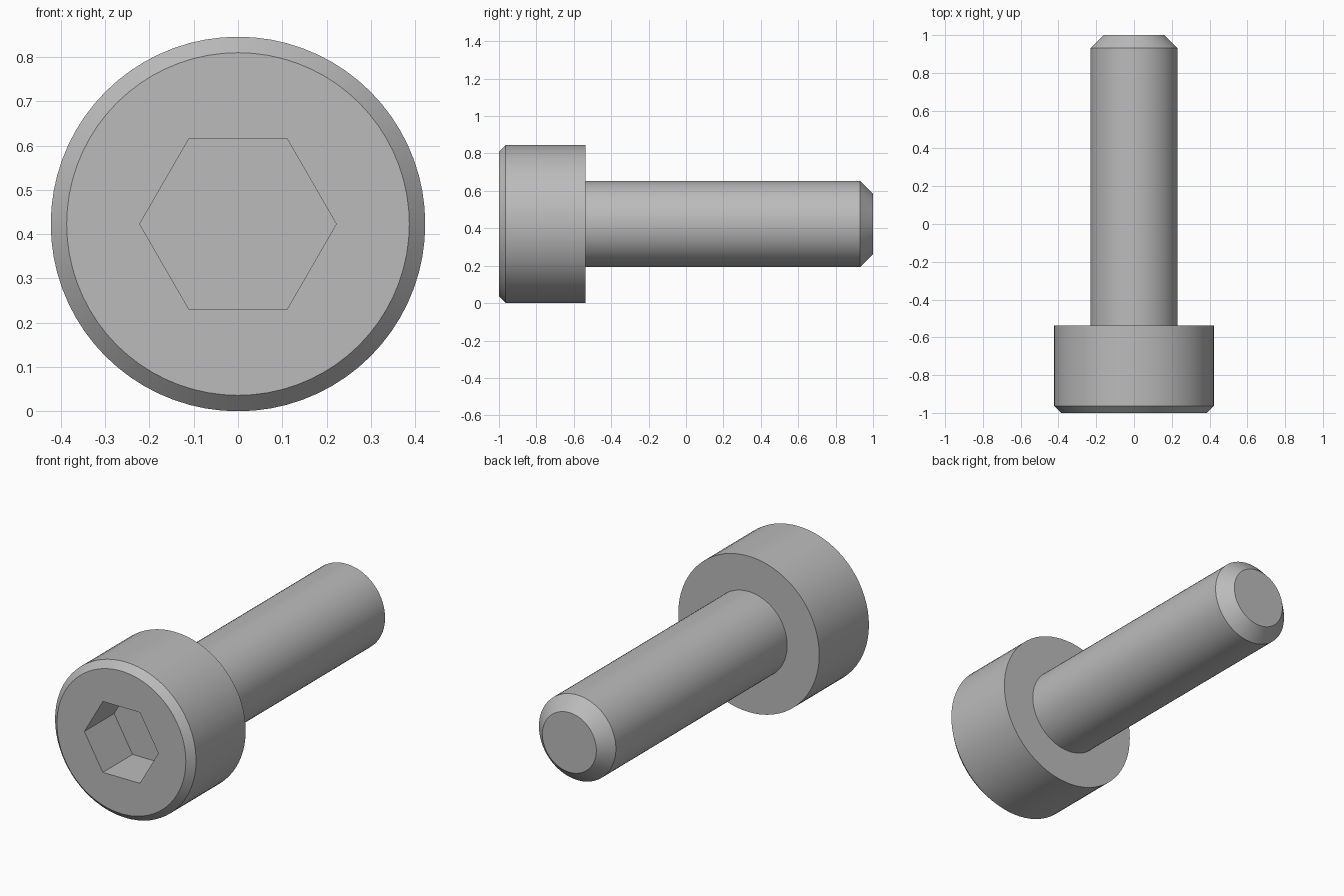
import bpy
import bmesh
from math import cos, sin, pi, radians

cube = bpy.data.objects.get("Cube")
if cube:
    bpy.data.objects.remove(cube, do_unlink=True)

SEGMENTS = 72
HEAD_R, SHANK_R = 0.423, 0.231
FRONT, HEAD_BACK, TIP = -1.0, -0.538, 1.0
HEAD_CHAMFER, TIP_CHAMFER = 0.036, 0.069
HEX_R, HEX_DEPTH = 0.222, 0.255

steel = bpy.data.materials.new("steel_grey")
steel.use_nodes = True
steel.diffuse_color = (0.5, 0.5, 0.5, 1)
steel.node_tree.nodes["Principled BSDF"].inputs["Base Color"].default_value = steel.diffuse_color


def ring(bm, radius, y, sides=SEGMENTS):
    """Closed loop of vertices around the bolt axis."""
    return [bm.verts.new((radius * cos(2 * pi * i / sides), y,
                          HEAD_R + radius * sin(2 * pi * i / sides)))
            for i in range(sides)]


def skin(bm, a, b):
    """Quads between two loops of equal length."""
    n = len(a)
    for i in range(n):
        bm.faces.new((a[i], a[(i + 1) % n], b[(i + 1) % n], b[i]))


def lathe(bm, profile):
    """Revolve (radius, y) points; returns the first and last loops."""
    loops = [ring(bm, r, y) for r, y in profile]
    for a, b in zip(loops, loops[1:]):
        skin(bm, a, b)
    return loops[0], loops[-1]


def loop_edges(bm, loop):
    return [bm.edges.get((v, loop[i - 1])) for i, v in enumerate(loop)]


def finish(bm, name):
    mesh = bpy.data.meshes.new(name)
    bm.to_mesh(mesh)
    bm.free()
    mesh.materials.append(steel)
    obj = bpy.data.objects.new(name, mesh)
    bpy.context.collection.objects.link(obj)
    bpy.ops.object.select_all(action='DESELECT')
    obj.select_set(True)
    bpy.context.view_layer.objects.active = obj
    bpy.ops.object.shade_smooth_by_angle(angle=radians(30))


# Head: chamfered cylinder, open behind where the shank joins
bm = bmesh.new()
rim, _ = lathe(bm, [(HEAD_R - HEAD_CHAMFER, FRONT),
                    (HEAD_R, FRONT + HEAD_CHAMFER),
                    (HEAD_R, HEAD_BACK),
                    (SHANK_R, HEAD_BACK)])

# Hexagonal socket sunk into the front of the head
mouth = ring(bm, HEX_R, FRONT, 6)
floor = ring(bm, HEX_R, FRONT + HEX_DEPTH, 6)
skin(bm, floor, mouth)
bm.faces.new(floor)

# Front face: flat fan from each hexagon corner to its share of the rim
share = SEGMENTS // 6
for k in range(6):
    start = k * share - share // 2
    arc = [rim[(start + i) % SEGMENTS] for i in range(share + 1)]
    for a, b in zip(arc, arc[1:]):
        bm.faces.new((mouth[k], b, a))
    bm.faces.new((mouth[k], mouth[(k + 1) % 6], arc[-1]))
bmesh.ops.recalc_face_normals(bm, faces=bm.faces)
# The open back can mislead the recalculation, so check the chamfer
bm.faces.ensure_lookup_table()
if bm.faces[0].normal.y > 0:
    bmesh.ops.reverse_faces(bm, faces=bm.faces)
finish(bm, "socket_head")

# Shank: plain cylinder with a chamfered tip
bm = bmesh.new()
_, end = lathe(bm, [(SHANK_R, HEAD_BACK),
                    (SHANK_R, TIP - TIP_CHAMFER),
                    (SHANK_R - TIP_CHAMFER, TIP)])
cap = bm.faces.new(end)
bmesh.ops.recalc_face_normals(bm, faces=bm.faces)
cap.normal_update()
if cap.normal.y < 0:
    bmesh.ops.reverse_faces(bm, faces=bm.faces)
finish(bm, "shank")
